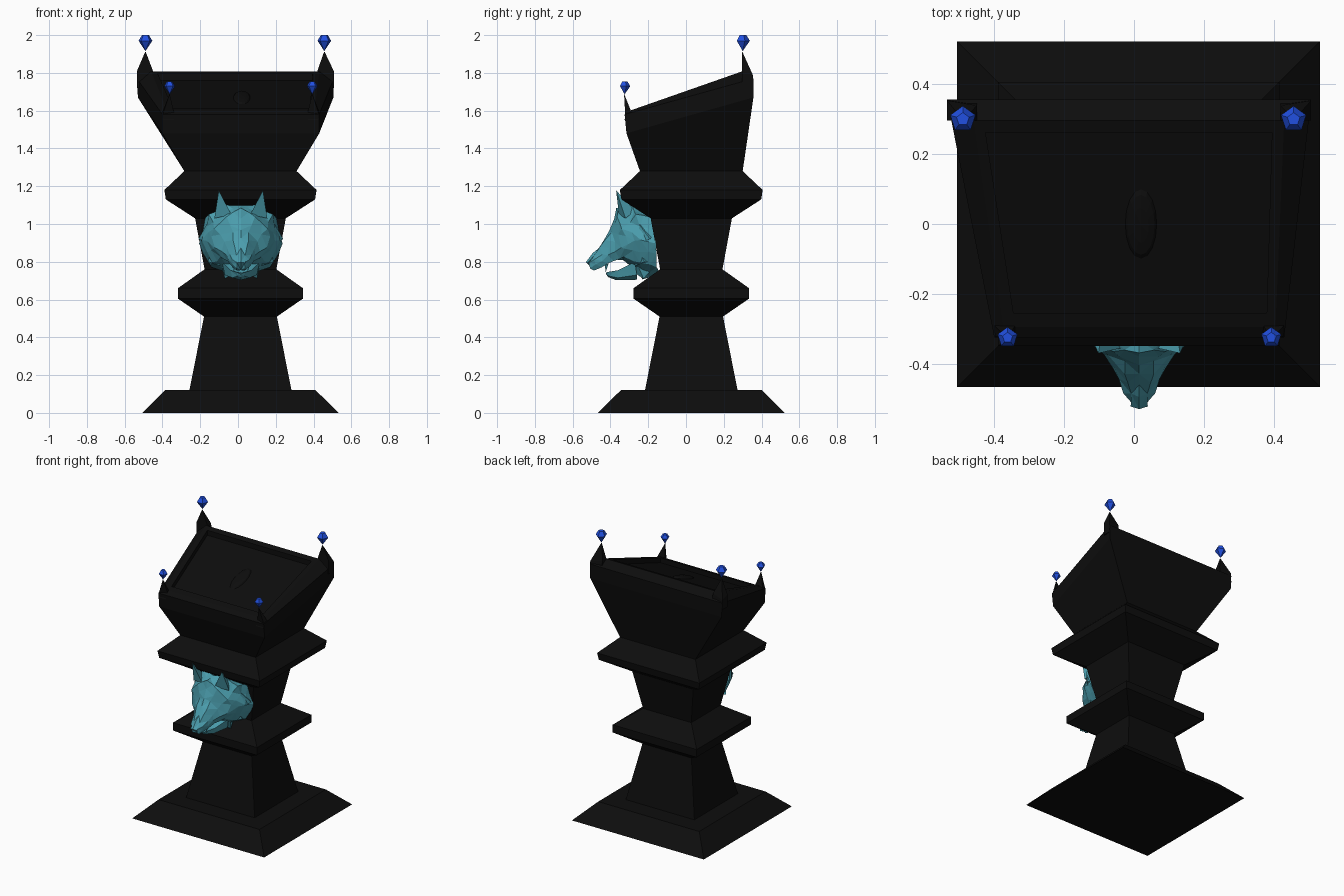
import bpy, bmesh, random
from math import cos, sin, tau, atan
from mathutils import Vector, Matrix

if "Cube" in bpy.data.objects:
    bpy.data.objects.remove(bpy.data.objects["Cube"])

random.seed(4)
CX, CY = 0.013, 0.028


def material(name, rgb):
    m = bpy.data.materials.new(name)
    m.diffuse_color = (*rgb, 1)
    m.use_nodes = True
    m.node_tree.nodes["Principled BSDF"].inputs["Base Color"].default_value = m.diffuse_color
    return m


BLACK = material("black_stone", (0.004, 0.004, 0.004))
TEAL = material("teal", (0.07, 0.34, 0.42))
BLUE = material("blue_gem", (0.015, 0.08, 0.75))


def make(name, bm, mat, loc=(0, 0, 0)):
    bmesh.ops.recalc_face_normals(bm, faces=bm.faces)
    me = bpy.data.meshes.new(name)
    bm.to_mesh(me)
    bm.free()
    me.materials.append(mat)
    ob = bpy.data.objects.new(name, me)
    ob.location = loc
    bpy.context.collection.objects.link(ob)
    return ob


def loft(rings, closed=True, caps=True, bm=None):
    """Skin a list of equal-length point rings."""
    bm = bm or bmesh.new()
    vs = [[bm.verts.new(p) for p in r] for r in rings]
    n = len(rings[0])
    for a, b in zip(vs, vs[1:]):
        for i in range(n if closed else n - 1):
            j = (i + 1) % n
            bm.faces.new((a[i], a[j], b[j], b[i]))
    if caps:
        bm.faces.new(vs[0])
        bm.faces.new(vs[-1])
    return bm


def rect(z, h):
    k = h - 0.025
    return [(CX - h, CY - k, z), (CX + h, CY - k, z), (CX + h, CY + k, z), (CX - h, CY + k, z)]


def slope(y):
    return 1.704 + 0.35 * y


# Square stepped column: base, shaft, two collars
profile = [(0, .52), (.12, .398), (.12, .27), (.51, .193), (.605, .331), (.66, .331), (.76, .19),
           (1.03, .24), (1.13, .395), (1.18, .403), (1.28, .297)]
make("column", loft([rect(z, h) for z, h in profile]), BLACK)


# Tilted top with recessed tray
def quad(fl, fr, fy, fz, bl, br, by, bz):
    return [(fl, fy, fz), (fr, fy, fz), (br, by, bz), (bl, by, bz)]


tray = [rect(1.28, .297),
        quad(-.40, .43, -.315, 1.48, -.53, .505, .357, 1.67),
        quad(-.40, .43, -.325, 1.58, -.535, .507, .357, 1.77),
        quad(-.375, .405, -.295, slope(-.295), -.46, .43, .297, slope(.297)),
        quad(-.345, .38, -.255, slope(-.255), -.425, .395, .262, slope(.262)),
        quad(-.345, .38, -.255, slope(-.255) - .035, -.425, .395, .262, slope(.262) - .035)]
make("slanted_top", loft(tray), BLACK)

# Oval boss in the middle of the tray
bm = bmesh.new()
bmesh.ops.create_uvsphere(bm, u_segments=16, v_segments=6, radius=1,
                          matrix=Matrix.Rotation(atan(.35), 4, 'X') @ Matrix.Diagonal((.045, .105, .014, 1)))
make("tray_oval", bm, BLACK, (.02, 0, slope(0) - .035))


# Corner horns, each with a floating five-sided gem
def horn(name, tip, x_out, x_in, y_out, y_in, z0, z1):
    base = [(x_out, y_out, z0), (x_in, y_out, z0), (x_in, y_in, z0), (x_out, y_in, z0)]
    mid = [(x_out, y_out * .99, z1 - .02), (x_in, y_out * .95, z1), (x_in, y_in, z1), (x_out, y_in, z1)]
    top = [Vector(tip) + (Vector(p) - Vector(tip)) * .03 for p in mid]
    make(name, loft([base, mid, top]), BLACK)


def gem(name, loc, r):
    def ring(k, z):
        return [(r * k * cos(tau * i / 5 + tau / 4), r * k * sin(tau * i / 5 + tau / 4), z * r)
                for i in range(5)]
    make(name, loft([ring(.03, -1.4), ring(1, 0), ring(.5, .8)]), BLUE, loc)


horn("back_left_horn", (-.49, .297, 1.915), -.535, -.45, .357, .297, 1.72, 1.81)
horn("back_right_horn", (.457, .297, 1.915), .507, .42, .357, .297, 1.72, 1.81)
horn("front_left_horn", (-.362, -.328, 1.69), -.40, -.34, -.325, -.29, 1.55, 1.595)
horn("front_right_horn", (.393, -.328, 1.69), .43, .37, -.325, -.29, 1.55, 1.595)
for name, x, y, z, r in [("back_left", -.49, .30, 1.97, .038), ("back_right", .457, .30, 1.97, .038),
                         ("front_left", -.362, -.325, 1.73, .03), ("front_right", .393, -.325, 1.73, .03)]:
    gem(name + "_gem", (x, y, z), r)


# Beast head: half sections from ruff to nose (top to bottom), mirrored
def mirrored(name, bm, jitter=0.0):
    for v in bm.verts:
        if jitter:
            d = Vector([random.uniform(-jitter, jitter) for _ in range(3)])
            if abs(v.co.x) < 1e-4:
                d.x = 0
            v.co += d
    bmesh.ops.triangulate(bm, faces=bm.faces)
    ob = make(name, bm, TEAL, (.015, 0, 0))
    ob.modifiers.new("mirror", 'MIRROR')
    return ob


sections = [
    [(0, -.18, 1.04), (.10, -.18, 1.05), (.185, -.18, 1.03), (.225, -.16, .90), (.16, -.15, .775), (0, -.15, .72)],
    [(0, -.30, 1.10), (.08, -.29, 1.10), (.165, -.26, 1.05), (.205, -.24, .92), (.15, -.24, .79), (0, -.23, .71)],
    [(0, -.37, 1.08), (.07, -.365, 1.04), (.14, -.34, .98), (.165, -.31, .90), (.115, -.33, .83), (0, -.33, .81)],
    [(0, -.40, .97), (.045, -.395, .96), (.09, -.38, .91), (.10, -.38, .86), (.075, -.38, .80), (0, -.38, .815)],
    [(0, -.46, .88), (.03, -.46, .875), (.055, -.45, .845), (.062, -.45, .80), (.045, -.45, .77), (0, -.45, .785)],
    [(0, -.525, .80), (.018, -.52, .80), (.026, -.51, .79), (.024, -.505, .77), (.015, -.485, .758), (0, -.48, .76)]]
bm = loft(sections, closed=False, caps=False)
bm.faces.new([v for v in bm.verts if v.co.y < -.475])
bmesh.ops.subdivide_edges(bm, edges=[e for e in bm.edges if e.calc_length() > .07], cuts=1, use_grid_fill=True)
mirrored("beast_head", bm, .007)

# Lower jaw
jaw = [[(0, -.27, .80), (.10, -.27, .80), (.085, -.26, .73), (0, -.26, .705)],
       [(0, -.36, .745), (.055, -.36, .755), (.045, -.36, .715), (0, -.37, .703)],
       [(0, -.425, .735), (.022, -.42, .745), (.018, -.41, .725), (0, -.41, .718)]]
mirrored("lower_jaw", loft(jaw, closed=False))

# Ears, fangs and cheek tufts: spikes from a base triangle to a tip
bm = bmesh.new()
for base, tip in [
        (((.05, -.355, 1.05), (.14, -.32, 1.03), (.10, -.27, 1.07)), (.117, -.37, 1.178)),
        (((.03, -.43, .785), (.048, -.43, .785), (.038, -.41, .79)), (.036, -.425, .745)),
        (((.18, -.25, 1.00), (.18, -.25, .90), (.17, -.17, .95)), (.225, -.19, .92)),
        (((.14, -.27, .90), (.11, -.27, .78), (.14, -.18, .80)), (.175, -.22, .80)),
        (((.11, -.27, .82), (.04, -.27, .74), (.08, -.18, .76)), (.085, -.225, .71))]:
    vs = [bm.verts.new(p) for p in base]
    t = bm.verts.new(tip)
    bm.faces.new(vs)
    for i in range(3):
        bm.faces.new((vs[i], vs[(i + 1) % 3], t))
mirrored("ears_and_tufts", bm)
